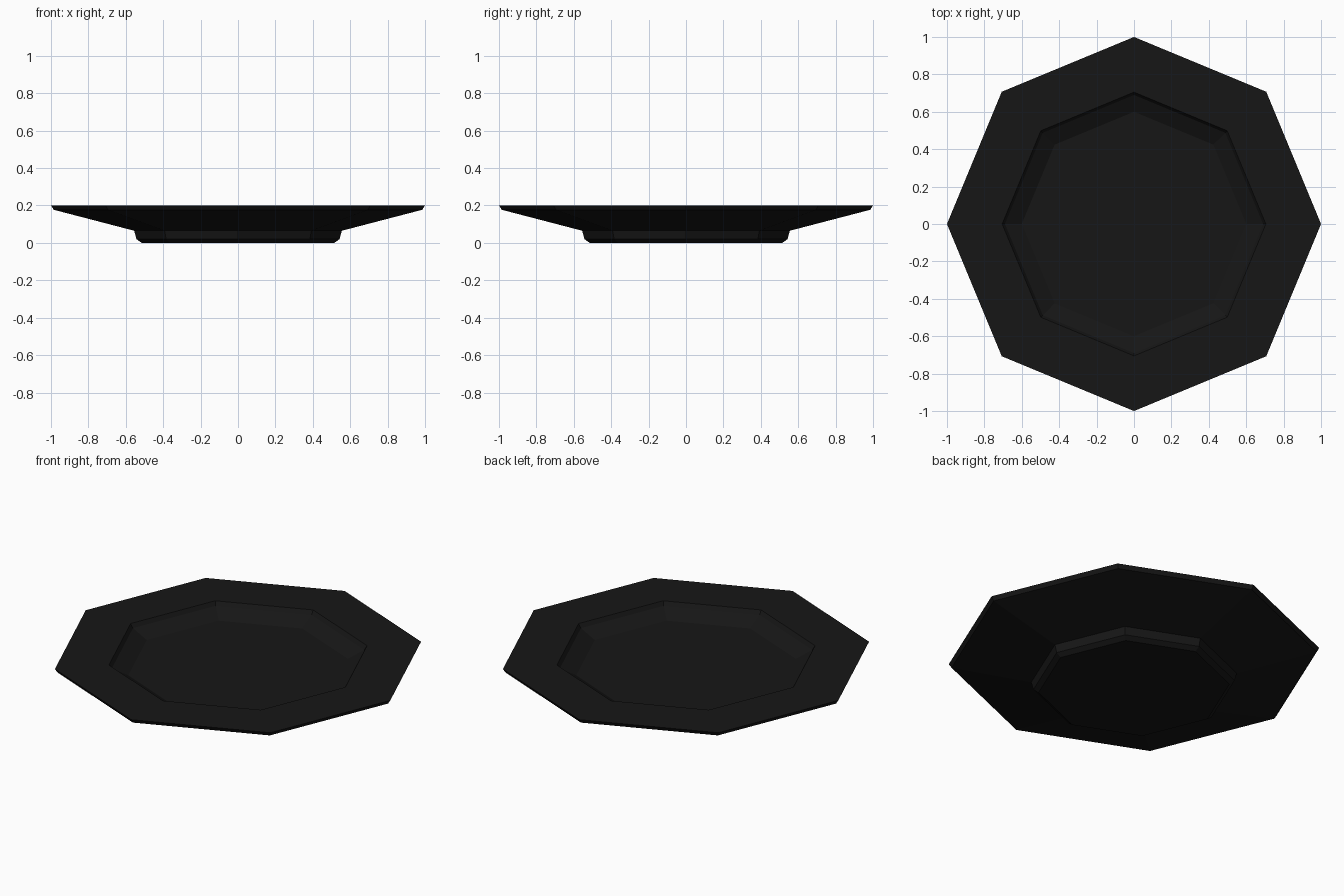
import bpy, bmesh, math

if "Cube" in bpy.data.objects:
    bpy.data.objects.remove(bpy.data.objects["Cube"])

SIDES = 8

# Closed cross-section (radius, height): from base centre, up the outside, over the rim, into the well
PROFILE = [
    (0.515, 0.0), (0.543, 0.02), (0.555, 0.065),   # foot
    (0.985, 0.177), (1.0, 0.2),                    # flared underside and rim edge
    (0.705, 0.2), (0.69, 0.177), (0.60, 0.13),     # flat rim and sunken well
]


def ring(bm, r, z):
    return [bm.verts.new((r * math.cos(2 * math.pi * i / SIDES),
                          r * math.sin(2 * math.pi * i / SIDES), z))
            for i in range(SIDES)]


# Octagonal plate
bm = bmesh.new()
rings = [ring(bm, r, z) for r, z in PROFILE]
for a, b in zip(rings, rings[1:]):
    for i in range(SIDES):
        j = (i + 1) % SIDES
        bm.faces.new((a[i], a[j], b[j], b[i]))
bm.faces.new(rings[0][::-1])   # base
bm.faces.new(rings[-1])        # well floor
bmesh.ops.recalc_face_normals(bm, faces=bm.faces)

mesh = bpy.data.meshes.new("plate")
bm.to_mesh(mesh)
bm.free()
plate = bpy.data.objects.new("plate", mesh)
bpy.context.collection.objects.link(plate)

# Near-black glaze
glaze = bpy.data.materials.new("black_glaze")
glaze.diffuse_color = (0.008, 0.008, 0.008, 1)
glaze.use_nodes = True
glaze.node_tree.nodes["Principled BSDF"].inputs["Base Color"].default_value = glaze.diffuse_color
mesh.materials.append(glaze)
